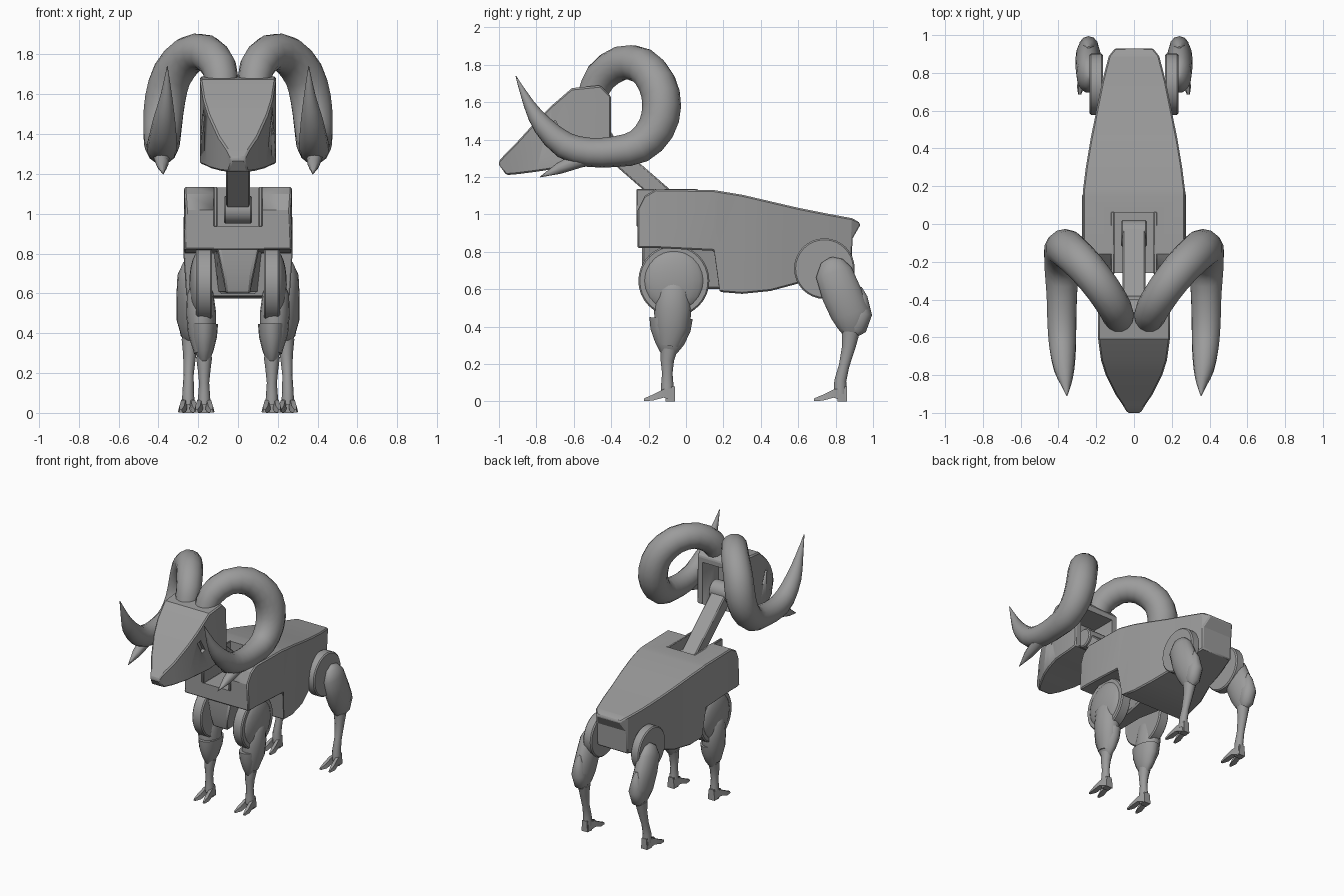
import bpy, bmesh, math
from mathutils import Vector, Matrix

if "Cube" in bpy.data.objects:
    bpy.data.objects.remove(bpy.data.objects["Cube"])

grey = bpy.data.materials.new("plain grey")
grey.diffuse_color = (0.33, 0.33, 0.33, 1)
grey.use_nodes = True
grey.node_tree.nodes["Principled BSDF"].inputs["Base Color"].default_value = grey.diffuse_color


def finish(bm, name, angle=35, bevel=0.0):
    bmesh.ops.recalc_face_normals(bm, faces=bm.faces)
    me = bpy.data.meshes.new(name)
    bm.to_mesh(me)
    bm.free()
    ob = bpy.data.objects.new(name, me)
    bpy.context.collection.objects.link(ob)
    me.materials.append(grey)
    bpy.ops.object.select_all(action='DESELECT')
    ob.select_set(True)
    bpy.context.view_layer.objects.active = ob
    bpy.ops.object.shade_smooth_by_angle(angle=math.radians(angle))
    if bevel:
        m = ob.modifiers.new("bevel", 'BEVEL')
        m.width, m.segments, m.limit_method = bevel, 1, 'ANGLE'
        m.angle_limit = math.radians(40)
    return ob


def skin(bm, rings):
    """Join rings of points into a closed skin."""
    vs = [[bm.verts.new(p) for p in r] for r in rings]
    n = len(vs[0])
    for a, b in zip(vs, vs[1:]):
        for i in range(n):
            bm.faces.new((a[i], a[(i + 1) % n], b[(i + 1) % n], b[i]))
    bm.faces.new(vs[0])
    bm.faces.new(vs[-1][::-1])


def box_loft(name, secs, bevel=0.0, angle=20):
    """Sections along y: (y, top z, bottom z, top half width, bottom half width)."""
    bm = bmesh.new()
    skin(bm, [[(-wb, y, zb), (wb, y, zb), (wt, y, zt), (-wt, y, zt)]
              for y, zt, zb, wt, wb in secs])
    return finish(bm, name, angle, bevel)


def tube(name, pts, sides=14, flat=1.0, smooth=2):
    """Tapered tube through (x, y, z, radius); flat scales its width in x."""
    P = [Vector(p) for p in pts]
    for _ in range(smooth - 1):  # subdivide along the path
        Q = []
        for i in range(len(P) - 1):
            a, b = P[max(i - 1, 0)], P[i]
            c, d = P[i + 1], P[min(i + 2, len(P) - 1)]
            Q += [b, (b + c) * 0.5625 - (a + d) * 0.0625]
        P = Q + [P[-1]]
    rings, u = [], Vector((1, 0, 0))
    for i, p in enumerate(P):
        t = (P[min(i + 1, len(P) - 1)] - P[max(i - 1, 0)]).to_3d().normalized()
        u = (u - t * u.dot(t)).normalized()
        v = t.cross(u)
        ring = []
        for k in range(sides):
            a = 2 * math.pi * k / sides
            o = (u * math.cos(a) + v * math.sin(a)) * max(p.w, 0.002)
            o.x *= flat
            ring.append(p.to_3d() + o)
        rings.append(ring)
    bm = bmesh.new()
    skin(bm, rings)
    return finish(bm, name, 50)


def disc(name, x0, x1, y, z, r, sides=32, bevel=0.008):
    bm = bmesh.new()
    m = Matrix.Translation(((x0 + x1) / 2, y, z)) @ Matrix.Rotation(math.pi / 2, 4, 'Y')
    bmesh.ops.create_cone(bm, cap_ends=True, segments=sides, radius1=r, radius2=r,
                          depth=x1 - x0, matrix=m)
    return finish(bm, name, 35, bevel)


def ball(name, c, s, tilt=0.0):
    bm = bmesh.new()
    m = (Matrix.Translation(c) @ Matrix.Rotation(tilt, 4, 'X')
         @ Matrix.Diagonal((*s, 1)))
    bmesh.ops.create_uvsphere(bm, u_segments=20, v_segments=12, radius=1, matrix=m)
    return finish(bm, name, 60)


def box(name, c, s, tilt=0.0, bevel=0.0):
    bm = bmesh.new()
    m = (Matrix.Translation(c) @ Matrix.Rotation(tilt, 4, 'X')
         @ Matrix.Diagonal((*s, 1)))
    bmesh.ops.create_cube(bm, size=1, matrix=m)
    return finish(bm, name, 30, bevel)


def cut(ob, cutter):
    cutter.hide_render = True
    cutter.hide_set(True)
    m = ob.modifiers.new("cut", 'BOOLEAN')
    m.operation, m.object, m.solver = 'DIFFERENCE', cutter, 'EXACT'


def mirror(ob):
    m = ob.modifiers.new("mirror", 'MIRROR')
    m.mirror_object = centre


centre = bpy.data.objects.new("mirror_centre", None)
bpy.context.collection.objects.link(centre)
centre.hide_render = True

# body with a stepped underside and a tail ledge
body = box_loft("body", [
    (-0.26, 1.02, 0.82, .262, .27), (-0.22, 1.10, 0.82, .268, .275),
    (-0.16, 1.135, 0.82, .27, .275), (0.15, 1.13, 0.805, .27, .275),
    (0.18, 1.125, 0.585, .27, .26), (0.30, 1.105, 0.575, .255, .25),
    (0.45, 1.07, 0.59, .23, .225), (0.60, 1.035, 0.63, .20, .18),
    (0.75, 1.005, 0.665, .17, .155), (0.885, 0.98, 0.70, .135, .125),
    (0.89, 0.979, 0.87, .133, .125), (0.93, 0.955, 0.94, .10, .10)], 0.012)
cut(body, box("neck_socket_cutter", (0, -0.13, 1.09), (.21, .38, .31)))

# socket rim and narrow chest between the front legs
for s in (-1, 1):
    box("socket_rim", (s * .113, -0.10, 1.035), (.02, .33, .20), 0, .005)
box_loft("chest", [(-0.235, .84, .70, .10, .07), (-0.21, .84, .60, .11, .06),
                   (0.0, .84, .60, .11, .06), (0.2, .84, .60, .13, .10)], 0.01)

# neck bar with pivots at both ends
box("neck", (0, -0.235, 1.2), (.12, .56, .095), -math.radians(41), .008)
disc("neck_pivot", -.07, .07, -0.05, 1.02, .07, 20)
disc("head_pivot", -.08, .08, -0.45, 1.39, .07, 20)

# wedge head with hollow back and eye slots
head = box_loft("head", [
    (-1.0, 1.285, 1.265, .035, .035), (-0.96, 1.33, 1.21, .06, .05),
    (-0.9, 1.39, 1.215, .10, .09), (-0.8, 1.50, 1.228, .15, .14),
    (-0.72, 1.58, 1.24, .175, .165), (-0.61, 1.675, 1.25, .19, .19),
    (-0.46, 1.69, 1.26, .19, .19), (-0.40, 1.63, 1.27, .185, .19)], 0.008)
cut(head, box("head_hollow_cutter", (0, -0.47, 1.43), (.28, .24, .32)))
for s in (-1, 1):
    cut(head, box("eye_cutter", (s * .19, -0.69, 1.45), (.07, .035, .10), .5))

# curled horns ending in a spike, with a small barb beneath
mirror(tube("horn", [
    (.08, -.50, 1.64, .08), (.095, -.455, 1.735, .088), (.16, -.35, 1.808, .092),
    (.25, -.235, 1.795, .097), (.33, -.155, 1.70, .102), (.365, -.13, 1.58, .104),
    (.378, -.16, 1.46, .10), (.382, -.25, 1.365, .092), (.382, -.38, 1.335, .082),
    (.382, -.52, 1.332, .078), (.378, -.65, 1.37, .072), (.37, -.765, 1.475, .055),
    (.36, -.84, 1.59, .03), (.355, -.91, 1.74, .002)]))
mirror(tube("horn_barb", [(.385, -.55, 1.30, .045), (.38, -.68, 1.245, .03),
                          (.375, -.78, 1.20, .002)], 8, 1, 1))


def foot(prefix, x, y):
    """Cloven foot: two splayed toes and a heel."""
    for s in (-1, 1):
        bm = bmesh.new()
        secs = [(.03, .012, .07, 0), (-.03, .018, .065, .02),
                (-.09, .02, .035, .004), (-.135, .008, .016, .002)]
        rings = []
        for dy, w, zt, zb in secs:
            cx = x + s * (.016 + .022 * (.03 - dy) / .165)
            rings.append([(cx - w, y + dy, zb), (cx + w, y + dy, zb),
                          (cx + w * .6, y + dy, zt), (cx - w * .6, y + dy, zt)])
        skin(bm, rings)
        mirror(finish(bm, prefix + "_toe", 30))


# front legs
mirror(disc("front_shoulder", .13, .21, -.065, .645, .19))
mirror(ball("front_shoulder_dome", (.19, -.065, .645), (.055, .17, .17)))
mirror(tube("front_upper_leg", [
    (.19, -.065, .66, .01), (.19, -.065, .645, .06), (.19, -.067, .60, .088),
    (.185, -.07, .50, .10), (.18, -.075, .40, .095), (.175, -.09, .30, .06)],
    16, .75, 1))
mirror(tube("front_knee_cup", [
    (.17, -.08, .445, .116), (.17, -.083, .38, .107), (.17, -.088, .31, .078),
    (.17, -.095, .26, .045), (.17, -.098, .24, .02)], 16, .6, 1))
mirror(tube("front_shin", [
    (.17, -.09, .28, .045), (.17, -.10, .22, .036), (.17, -.10, .15, .028),
    (.17, -.10, .09, .033), (.17, -.10, .04, .036)], 12, .9, 1))
foot("front", .17, -.09)

# hind legs
mirror(disc("hind_hip", .165, .235, .74, .71, .162))
mirror(tube("hind_thigh", [
    (.24, .775, .77, .01), (.24, .78, .75, .06), (.242, .79, .69, .10),
    (.243, .83, .58, .108), (.242, .88, .47, .108), (.24, .885, .39, .075),
    (.24, .88, .34, .03)], 18, .62, 1))
mirror(tube("hind_calf_plate", [
    (.24, .93, .61, .01), (.24, .935, .56, .035), (.24, .935, .47, .06),
    (.24, .91, .39, .055), (.24, .89, .35, .02)], 12, .9, 1))
mirror(tube("hind_shin", [
    (.24, .88, .37, .048), (.243, .87, .29, .036), (.248, .845, .19, .028),
    (.25, .825, .11, .032), (.25, .825, .04, .036)], 12, .9, 1))
foot("hind", .25, .82)

# heels
for n, x, y in (("front_heel", .17, -.085), ("hind_heel", .25, .835)):
    h = box_loft(n, [(y - .025, .08, 0, .02, .03), (y + .025, .08, 0, .02, .025)])
    h.data.transform(Matrix.Translation((x, 0, 0)))
    mirror(h)
